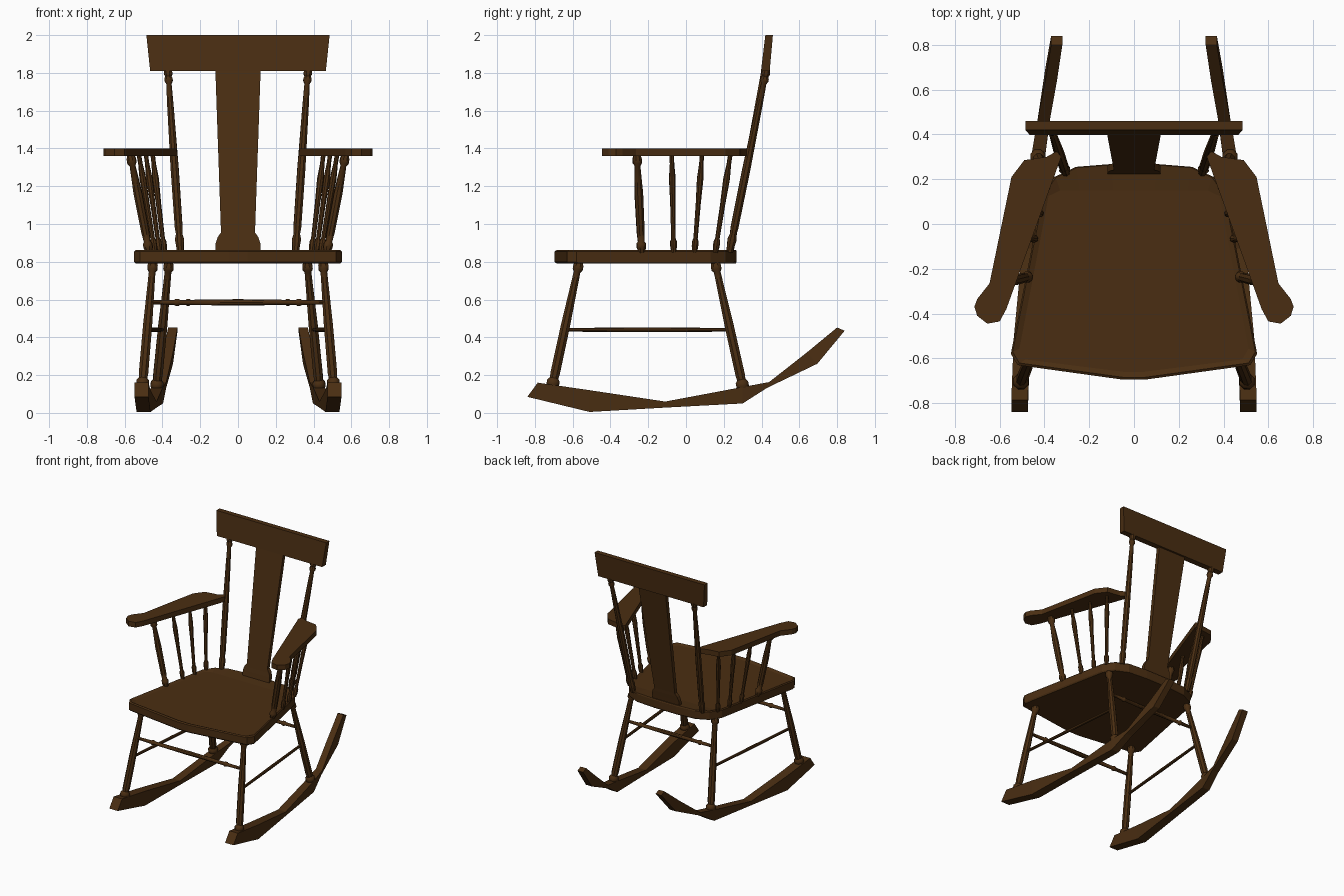
import bpy, bmesh
from mathutils import Vector

if "Cube" in bpy.data.objects:
    bpy.data.objects.remove(bpy.data.objects["Cube"])

wood = bpy.data.materials.new("dark brown wood")
wood.diffuse_color = (0.068, 0.027, 0.006, 1)
wood.use_nodes = True
wood.node_tree.nodes["Principled BSDF"].inputs["Base Color"].default_value = wood.diffuse_color


def finish(name, bm, smooth=False):
    bmesh.ops.recalc_face_normals(bm, faces=bm.faces)
    me = bpy.data.meshes.new(name)
    bm.to_mesh(me)
    bm.free()
    me.materials.append(wood)
    ob = bpy.data.objects.new(name, me)
    bpy.context.collection.objects.link(ob)
    if smooth:
        bpy.context.view_layer.objects.active = ob
        ob.select_set(True)
        bpy.ops.object.shade_smooth_by_angle(angle=0.7)
        ob.select_set(False)
    return ob


def loft(name, rings, smooth=False):
    """Skin a list of equal-length closed rings and cap both ends."""
    bm = bmesh.new()
    vs = [[bm.verts.new(p) for p in r] for r in rings]
    n = len(vs[0])
    for a, b in zip(vs, vs[1:]):
        for i in range(n):
            bm.faces.new((a[i], a[(i + 1) % n], b[(i + 1) % n], b[i]))
    bm.faces.new(vs[0])
    bm.faces.new(vs[-1])
    return finish(name, bm, smooth)


def turned(name, p0, p1, profile, sides=8):
    """Lathe-turned rod from p0 to p1; profile is (fraction, radius)."""
    from math import cos, sin, tau
    p0, p1 = Vector(p0), Vector(p1)
    d = p1 - p0
    q = d.to_track_quat('Z', 'Y')
    rings = [[p0 + d * t + q @ Vector((r * cos(tau * i / sides), r * sin(tau * i / sides), 0))
              for i in range(sides)] for t, r in profile]
    loft(name, rings, True)


# turned profiles
LEG = [(0, .024), (.03, .036), (.06, .036), (.08, .024), (.12, .027), (.5, .026),
       (.85, .02), (.92, .019), (.94, .029), (.97, .029), (1, .021)]
POST = [(0, .019), (.03, .021), (.07, .026), (.1, .018), (.13, .022), (.45, .023),
        (.8, .018), (.92, .015), (.935, .023), (.95, .023), (.96, .018), (.975, .025), (1, .02)]
SPINDLE = [(0, .013), (.06, .018), (.11, .018), (.14, .012), (.5, .014), (.75, .018), (.9, .012), (1, .012)]
ARM_POST = [(0, .017), (.05, .026), (.09, .026), (.11, .018), (.2, .022), (.6, .024),
            (.88, .016), (.91, .026), (.95, .026), (1, .018)]
CROSS = [(0, .011), (.14, .013), (.15, .019), (.165, .019), (.175, .013), (.5, .017),
         (.825, .013), (.835, .019), (.85, .019), (.86, .013), (1, .011)]
ROD = [(0, .01), (.5, .012), (1, .01)]

# seat with a shallow dished top
half = [(.05, -.695), (.52, -.63), (.55, -.58), (.41, .13), (.355, .21), (.26, .255), (.1, .268)]
outline = half + [(-x, y) for x, y in reversed(half)]
inner = [(x * .93, max(-.66, min(.15, y * .96))) for x, y in outline]
loft("seat", [[(x * .985, y * .985, .79) for x, y in outline],
              [(x, y, .80) for x, y in outline],
              [(x, y, .855) for x, y in outline],
              [(x * .985, y * .985, .862) for x, y in outline],
              [(x, y, .852) for x, y in inner]])

# crest rail, leaning back
loft("crest_rail", [[(-w, y0, z), (w, y0, z), (w, y1, z), (-w, y1, z)]
                    for z, w, y0, y1 in [(1.81, .465, .397, .443), (2.0, .485, .42, .46)]])

# back splat with flared foot
loft("back_splat", [[(-w, y, z), (w, y, z), (w, y + .03, z), (-w, y + .03, z)]
                    for z, w, y in [(.85, .118, .222), (.90, .118, .231), (.93, .108, .237),
                                    (.955, .09, .241), (1.82, .12, .40)]])

# cross stretchers between the front legs and back legs
turned("front_stretcher", (-.47, -.613, .585), (.47, -.613, .585), CROSS)
turned("back_stretcher", (-.385, .2, .585), (.385, .2, .585), CROSS)

# arm outline for the +x side
ARM = [(.547, .21), (.49, .285), (.39, .30), (.345, .325), (.325, .30), (.57, -.38), (.60, -.435),
       (.655, -.445), (.70, -.41), (.713, -.37), (.70, -.335), (.645, -.265)]
# rocker stations: y low, z low, y high, z high, centre x, half width
ROCKER = [(-.84, .085, -.785, .16, .511, .037), (-.51, .005, -.51, .12, .50, .037),
          (-.11, .028, -.11, .06, .465, .034), (.30, .05, .30, .137, .428, .031),
          (.43, .133, .44, .163, .408, .028), (.695, .26, .64, .32, .37, .026),
          (.84, .435, .80, .452, .345, .025)]

for s, side in ((-1, "left"), (1, "right")):
    # armrest
    loft("armrest_" + side, [[(s * x, y, z) for x, y in ARM] for z in (1.36, 1.40)])
    # back post
    turned("back_post_" + side, (s * .305, .23, .85), (s * .371, .427, 1.82), POST)
    # arm supports
    turned("arm_post_" + side, (s * .47, -.235, .85), (s * .57, -.26, 1.37), ARM_POST)
    for k, (x0, y0, x1, y1) in enumerate([(.44, -.065, .525, -.075), (.415, .045, .488, .085),
                                          (.39, .155, .452, .235)]):
        turned(f"arm_spindle_{k + 1}_{side}", (s * x0, y0, .85), (s * x1, y1, 1.37), SPINDLE)
    # legs and side stretcher
    turned("front_leg_" + side, (s * .507, -.71, .13), (s * .45, -.565, .80), LEG)
    turned("back_leg_" + side, (s * .432, .305, .12), (s * .365, .153, .80), LEG)
    turned("side_stretcher_" + side, (s * .48, -.645, .44), (s * .40, .235, .44), ROD)
    # rocker
    loft("rocker_" + side, [[(s * (x - w), ya, za), (s * (x + w), ya, za),
                             (s * (x + w), yb, zb), (s * (x - w), yb, zb)]
                            for ya, za, yb, zb, x, w in ROCKER])
